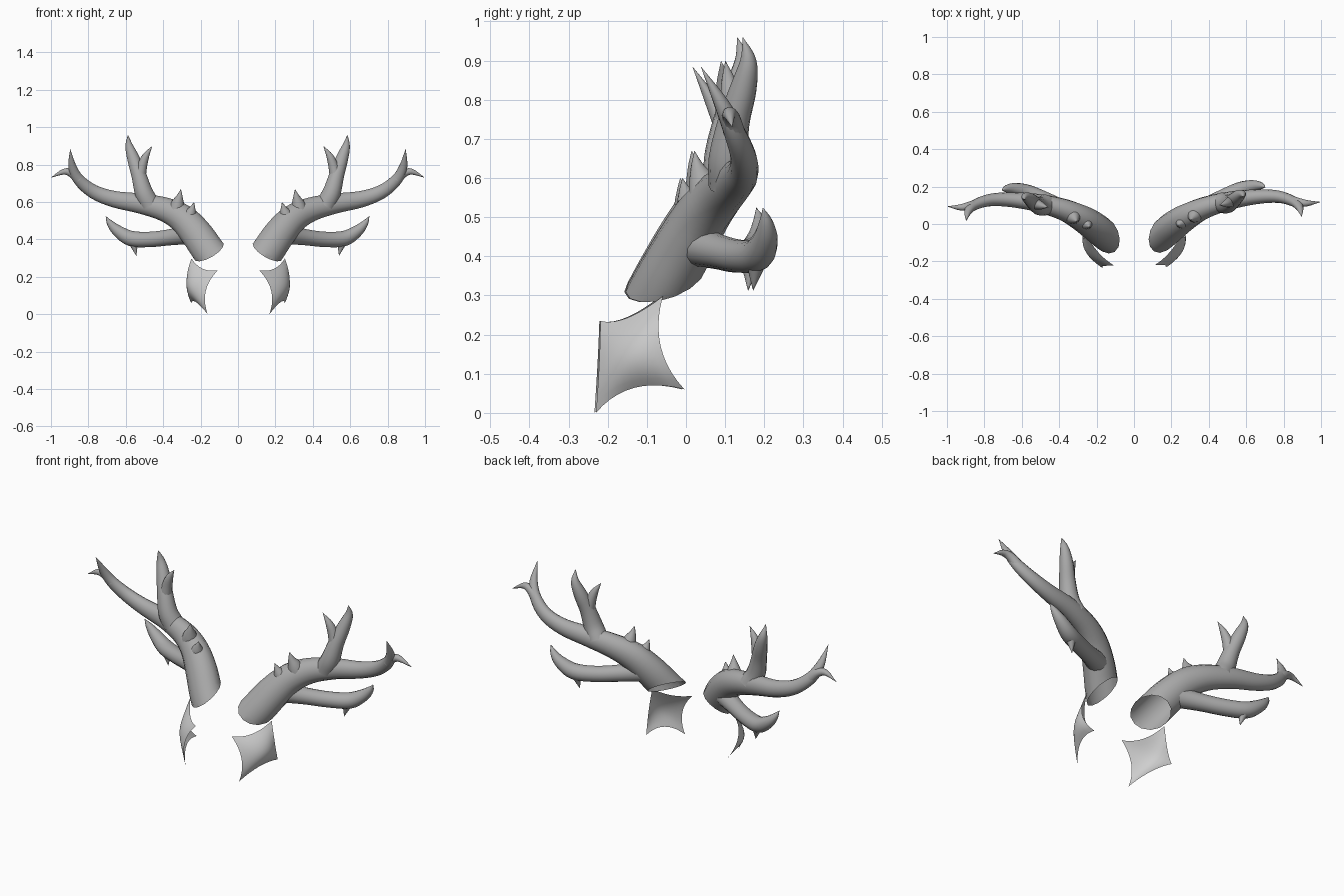
import bpy, bmesh, math
from mathutils import Vector

cube = bpy.data.objects.get("Cube")
if cube:
    bpy.data.objects.remove(cube, do_unlink=True)

SIDES = 14
STEPS = 4
YAW = 0.012  # the pair sits turned very slightly


def make_material(name, value):
    mat = bpy.data.materials.new(name)
    mat.use_nodes = True
    colour = (value, value, value, 1)
    mat.diffuse_color = colour
    mat.node_tree.nodes["Principled BSDF"].inputs["Base Color"].default_value = colour
    return mat


antler_grey = make_material("antler grey", 0.40)
plate_grey = make_material("pale grey", 0.62)


def finish(name, bm, mat):
    """Turn a bmesh into a smooth object mirrored to the other side."""
    mesh = bpy.data.meshes.new(name)
    bm.to_mesh(mesh)
    bm.free()
    mesh.materials.append(mat)
    mesh.shade_smooth()
    obj = bpy.data.objects.new(name, mesh)
    obj.rotation_euler.z = YAW
    bpy.context.collection.objects.link(obj)
    mirror = obj.modifiers.new("Mirror", 'MIRROR')
    mirror.use_mirror_merge = False


def spline(keys):
    """Smooth path through (x, y, z, radius) keys."""
    pts = [Vector(k) for k in keys]
    pts = [2 * pts[0] - pts[1]] + pts + [2 * pts[-1] - pts[-2]]
    path = []
    for a, b, c, d in zip(pts, pts[1:], pts[2:], pts[3:]):
        for s in range(STEPS):
            t = s / STEPS
            path.append(0.5 * (2 * b + (c - a) * t + (2 * a - 5 * b + 4 * c - d) * t ** 2
                               + (3 * b - a - 3 * c + d) * t ** 3))
    return path + [pts[-2]]


def tapered_tube(keys, depth=1.0):
    """Tube along a path, ending in a point; depth flattens it front to back."""
    path = spline(keys)
    centres = [p.to_3d() for p in path]
    bm = bmesh.new()
    rings = []
    for i, centre in enumerate(centres[:-1]):
        tangent = (centres[i + 1] - centres[max(i - 1, 0)]).normalized()
        side = Vector((0, 1, 0))
        side = (side - tangent * side.dot(tangent)).normalized()
        other = tangent.cross(side)
        radius = max(path[i].w, 0.002)
        ring = []
        for j in range(SIDES):
            angle = math.tau * j / SIDES
            spoke = depth * math.cos(angle) * side + math.sin(angle) * other
            ring.append(bm.verts.new(centre + radius * spoke))
        rings.append(ring)
    tip = bm.verts.new(centres[-1])
    for j in range(SIDES):
        k = (j + 1) % SIDES
        for low, high in zip(rings, rings[1:]):
            bm.faces.new((low[j], low[k], high[k], high[j]))
        bm.faces.new((rings[-1][j], rings[-1][k], tip))
    return bm


# Main beam, with its hollow foot cut on a slant
beam = tapered_tube([
    (.08, -.11, .235, .09), (.156, -.057, .335, .09), (.222, -.004, .43, .087),
    (.295, .043, .51, .078), (.39, .086, .56, .066), (.52, .12, .592, .055),
    (.66, .138, .615, .045), (.77, .137, .655, .038), (.85, .112, .72, .031),
    (.885, .08, .79, .022), (.897, .027, .885, 0)], depth=0.87)
bmesh.ops.bisect_plane(beam, geom=beam.verts[:] + beam.edges[:] + beam.faces[:],
                       plane_co=(.156, -.057, .337), plane_no=(.5, -.32, .8),
                       clear_inner=True)
finish("antler_beam", beam, antler_grey)

# Branches, rooted inside the beam and flared where they leave it
branches = {
    "outer_fork": [(.85, .112, .72, .028), (.885, .105, .752, .023),
                   (.93, .10, .762, .016), (1.0, .106, .73, 0)],
    "upper_tine": [(.47, .108, .585, .056), (.502, .102, .65, .05), (.528, .115, .74, .041),
                   (.557, .14, .83, .034), (.58, .152, .90, .021), (.587, .138, .96, 0)],
    "upper_tine_fork": [(.528, .112, .71, .036), (.513, .11, .785, .028),
                        (.492, .103, .845, .019), (.457, .095, .90, 0)],
    "large_bump": [(.335, .055, .53, .052), (.322, .038, .59, .036),
                   (.312, .025, .63, .017), (.305, .018, .67, 0)],
    "small_bump": [(.275, .025, .48, .052), (.253, .004, .54, .032),
                   (.243, -.006, .57, .015), (.235, -.012, .60, 0)],
    "lower_tine": [(.25, .02, .43, .055), (.36, .08, .412, .044), (.47, .134, .40, .042),
                   (.57, .176, .405, .042), (.64, .195, .445, .032),
                   (.682, .196, .487, .018), (.705, .188, .525, 0)],
    "lower_spike": [(.56, .175, .40, .034), (.552, .17, .36, .018), (.542, .165, .312, 0)],
}
for name, keys in branches.items():
    finish(name, tapered_tube(keys), antler_grey)

# Cheek plate: a curved sheet with four drawn-out corners
rows = [  # bottom, middle and top, each from front to back
    [(.165, -.232, 0), (.225, -.135, .064), (.25, -.007, .06)],
    [(.175, -.224, .125), (.255, -.153, .15), (.276, -.068, .17)],
    [(.11, -.22, .235), (.19, -.152, .243), (.25, -.062, .298)],
]


def blend(items, t):
    """Quadratic through three items at t = 0, 0.5 and 1."""
    a, b, c = (Vector(p) for p in items)
    return a * (2 * t - 1) * (t - 1) + b * 4 * t * (1 - t) + c * t * (2 * t - 1)


N = 10
plate = bmesh.new()
grid = [[plate.verts.new(blend([blend(row, i / N) for row in rows], j / N))
         for j in range(N + 1)] for i in range(N + 1)]
for i in range(N):
    for j in range(N):
        plate.faces.new((grid[i][j], grid[i + 1][j], grid[i + 1][j + 1], grid[i][j + 1]))
finish("cheek_plate", plate, plate_grey)
